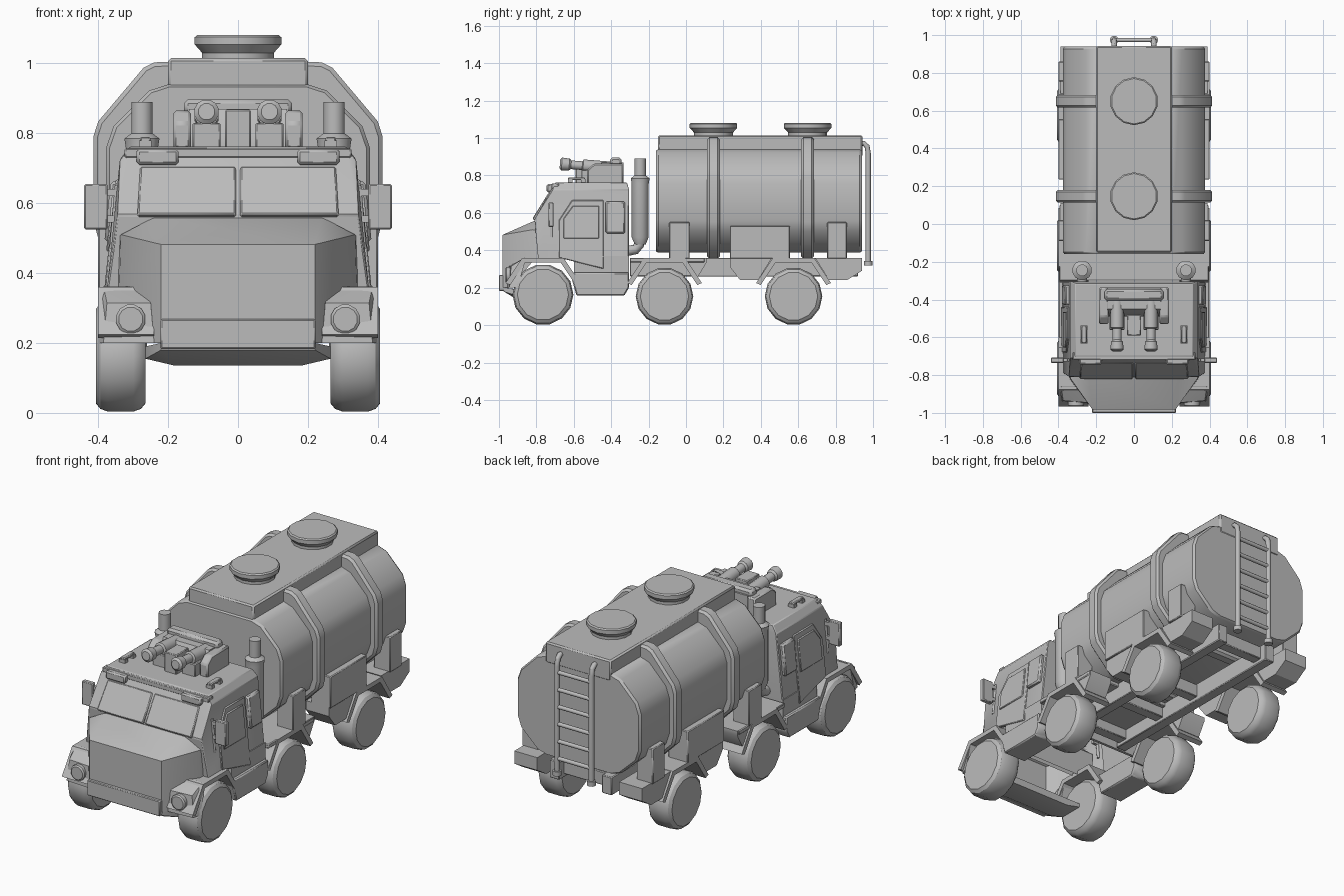
import bpy, bmesh, math
from mathutils import Vector

paint = bpy.data.materials.new("plain_grey")
paint.diffuse_color = (0.5, 0.5, 0.5, 1)


def finish(name, bm, pair=False, bevel=0):
    me = bpy.data.meshes.new(name)
    bm.to_mesh(me)
    bm.free()
    me.materials.append(paint)
    ob = bpy.data.objects.new(name, me)
    bpy.context.collection.objects.link(ob)
    if bevel:
        b = ob.modifiers.new("bevel", 'BEVEL')
        b.width, b.segments, b.limit_method = bevel, 1, 'ANGLE'
    if pair:
        ob.modifiers.new("mirror", 'MIRROR').use_mirror_merge = False
    return ob


def loft(name, rings, pair=False, bevel=0):
    """Skin between rings of 3D points, capped at both ends."""
    bm = bmesh.new()
    vs = [[bm.verts.new(p) for p in r] for r in rings]
    n = len(rings[0])
    for a, b in zip(vs, vs[1:]):
        for i in range(n):
            bm.faces.new((a[i], a[(i + 1) % n], b[(i + 1) % n], b[i]))
    bm.faces.new(vs[0])
    bm.faces.new(vs[-1])
    bmesh.ops.recalc_face_normals(bm, faces=bm.faces)
    return finish(name, bm, pair, bevel)


def side_prism(name, yz, x0, x1, pair=False, bevel=0):
    return loft(name, [[(x, y, z) for y, z in yz] for x in (x0, x1)], pair, bevel)


def box(name, x0, x1, y0, y1, z0, z1, pair=False, bevel=0.004):
    return side_prism(name, [(y0, z0), (y1, z0), (y1, z1), (y0, z1)], x0, x1, pair, bevel)


def hull(name, pts, bevel=0.0, pair=False, both=True, open_base=False):
    """Convex solid; points are given for one half when both is set."""
    bm = bmesh.new()
    for x, y, z in pts:
        for s in ((1, -1) if both else (1,)):
            bm.verts.new((s * x, y, z))
    bmesh.ops.convex_hull(bm, input=bm.verts)
    bmesh.ops.dissolve_limit(bm, angle_limit=0.03, verts=bm.verts, edges=bm.edges)
    bmesh.ops.recalc_face_normals(bm, faces=bm.faces)
    if open_base:
        bm.normal_update()
        bmesh.ops.delete(bm, geom=[f for f in bm.faces if f.normal.z < -0.5], context='FACES_ONLY')
    return finish(name, bm, pair, bevel)


def lathe(name, centre, axis, rows, sides=12, pair=False):
    """Turned part: rows are (distance along axis, radius)."""
    d = Vector(axis).normalized()
    q = Vector((0, 0, 1)).rotation_difference(d)
    c = Vector(centre)
    ang = [2 * math.pi * (i + 0.5) / sides for i in range(sides)]
    return loft(name, [[c + q @ Vector((r * math.cos(a), r * math.sin(a), h)) for a in ang]
                       for h, r in rows], pair)


def tube(name, pts, r, pair=False):
    """Round bar along a path, ring planes follow the path direction."""
    p = [Vector(v) for v in pts]
    rings = []
    for i, c in enumerate(p):
        d = (p[min(i + 1, len(p) - 1)] - p[max(i - 1, 0)]).normalized()
        u = d.cross(Vector((1, 0, 0)) if abs(d.x) < 0.9 else Vector((0, 0, 1))).normalized()
        v = d.cross(u)
        rings.append([c + r * (u * math.cos(k * math.pi / 6) + v * math.sin(k * math.pi / 6)) for k in range(12)])
    return loft(name, rings, pair)


# --- Tank, top walkway, straps and lids ---
half = [(0.2, 0.94), (0.255, 0.922), (0.356, 0.82), (0.377, 0.76),
        (0.377, 0.56), (0.356, 0.5), (0.255, 0.405), (0.2, 0.387)]
outline = half + [(-x, z) for x, z in reversed(half)]


def ring(y, s):
    return [(x * s, y, 0.663 + (z - 0.663) * s) for x, z in outline]


loft("tank", [ring(-0.16, 0.975), ring(-0.147, 1), ring(0.927, 1), ring(0.94, 0.975)])
box("tank_top", -0.2, 0.2, -0.15, 0.943, 0.9, 1.015, bevel=0.008)
sh = [(0.195, 1.005), (0.24, 1.003), (0.27, 0.988), (0.4, 0.834), (0.414, 0.79),
      (0.414, 0.55), (0.4, 0.5), (0.27, 0.37), (0.24, 0.356)]
strap = sh + [(-x, z) for x, z in reversed(sh)]
for y in (0.147, 0.65):
    loft("tank_strap", [[(x, yy, z) for x, z in strap] for yy in (y - 0.034, y + 0.034)], bevel=0.012)
    lathe("tank_lid", (0, y, 1.0), (0, 0, 1),
          [(0, 0.105), (0.03, 0.105), (0.054, 0.127), (0.075, 0.127), (0.081, 0.12)], 14)

# --- Ladder on the tank's rear ---
tube("ladder_rail", [(0.105, 0.92, 0.972), (0.105, 0.95, 0.972), (0.105, 0.968, 0.955),
                     (0.105, 0.974, 0.92), (0.105, 0.974, 0.32)], 0.014, True)
lathe("ladder_foot", (0.105, 0.974, 0.318), (0, 0, 1), [(0, 0.023), (0.025, 0.023)], 12, True)
for k in range(6):
    z = 0.41 + k * 0.095
    tube("ladder_rung", [(-0.105, 0.974, z), (0.105, 0.974, z)], 0.011)

# --- Tank cradles and side lockers ---
for y0, y1 in ((-0.09, 0.02), (0.755, 0.86)):
    box("tank_cradle", 0.3, 0.4, y0, y1, 0.355, 0.55, True)
box("side_locker", 0.28, 0.4, 0.235, 0.555, 0.355, 0.53, True)

# --- Chassis frame ---
box("frame_rail", 0.13, 0.19, -0.3, 0.92, 0.26, 0.36, True)
for y in (-0.25, 0.05, 0.33, 0.85):
    box("cross_member", -0.14, 0.14, y - 0.03, y + 0.03, 0.28, 0.355)
box("deck_front", -0.395, 0.395, -0.3, 0.1, 0.335, 0.36)

# --- Wheels and angular arches ---
for y, r in ((-0.765, 0.163), (-0.115, 0.154), (0.575, 0.154)):
    lathe("wheel", (0.264, y, r), (1, 0, 0),
          [(0, r * 0.84), (0.014, r * 0.95), (0.035, r), (0.108, r), (0.13, r * 0.95), (0.143, r * 0.84)], 14, True)
    arch = [(y - 0.2, 0.225), (y - 0.11, 0.36), (y + 0.11, 0.36), (y + 0.2, 0.225),
            (y + 0.175, 0.215), (y + 0.095, 0.335), (y - 0.095, 0.335), (y - 0.175, 0.215)]
    side_prism("wheel_arch", arch, 0.24, 0.4, True)

# --- Mudguard boxes between and behind the wheels ---
side_prism("mudguard_mid", [(-0.02, 0.36), (0.11, 0.36), (0.11, 0.335), (0.065, 0.26), (0.05, 0.26)], 0.25, 0.39, True)
side_prism("mudguard_fore", [(0.235, 0.36), (0.235, 0.31), (0.29, 0.24), (0.385, 0.24), (0.46, 0.36)], 0.25, 0.39, True)
side_prism("mudguard_rear", [(0.69, 0.36), (0.94, 0.36), (0.94, 0.29), (0.86, 0.24), (0.765, 0.24)], 0.25, 0.39, True)

# --- Cab shell, bonnet and underside, open below ---
hull("cab", [(0.31, -0.7, 0.762), (0.31, -0.315, 0.762), (0.338, -0.71, 0.725), (0.338, -0.305, 0.725),
             (0.345, -0.81, 0.565), (0.375, -0.79, 0.35), (0.378, -0.305, 0.35)], 0.004, open_base=True)
hull("bonnet", [(0.22, -0.982, 0.482), (0.22, -0.982, 0.2), (0.24, -0.805, 0.56), (0.335, -0.82, 0.51),
                (0.34, -0.82, 0.34), (0.345, -0.75, 0.5), (0.345, -0.75, 0.34), (0.25, -0.94, 0.2)], open_base=True)
side_prism("cab_step", [(-0.62, 0.28), (-0.305, 0.28), (-0.305, 0.2), (-0.33, 0.157), (-0.585, 0.157)],
           0.26, 0.4, True, 0.006)
box("lower_cab_side", 0.36, 0.38, -0.6, -0.305, 0.26, 0.37, True, 0)
box("cab_back_wall", -0.37, 0.37, -0.32, -0.305, 0.26, 0.37, bevel=0)
hull("belly_plate", [(0.22, -0.975, 0.2), (0.22, -0.975, 0.18), (0.18, -0.9, 0.135), (0.265, -0.9, 0.155),
                     (0.265, -0.76, 0.155), (0.18, -0.76, 0.135), (0.265, -0.76, 0.175), (0.265, -0.9, 0.19)])
box("bumper", -0.222, 0.222, -1.0, -0.95, 0.183, 0.268)

# --- Headlight pods ---
hull("headlight_pod", [(0.24, -0.955, 0.2), (0.385, -0.945, 0.2), (0.25, -0.945, 0.315), (0.375, -0.935, 0.315),
                       (0.25, -0.86, 0.362), (0.385, -0.86, 0.362), (0.24, -0.9, 0.2), (0.4, -0.9, 0.2),
                       (0.4, -0.86, 0.34)], pair=True, both=False)
lathe("headlight", (0.307, -0.93, 0.268), (0, -1, 0), [(0, 0.043), (0.03, 0.043), (0.036, 0.035)], 12, True)


# --- Windscreen panes, following the slope ---
def slope(x, z, out):
    return (x, -0.81 + (z - 0.565) * 0.625 - out * 0.85, z + out * 0.53)


pane = [(0.006, 0.562), (0.288, 0.562), (0.28, 0.7), (0.006, 0.7)]
loft("windscreen", [[slope(x, z, o) for x, z in pane] for o in (-0.02, 0.012)], True, 0.005)
box("visor_light", 0.17, 0.29, -0.745, -0.69, 0.71, 0.755, True, 0.008)
box("roof_lip", -0.325, 0.325, -0.72, -0.68, 0.73, 0.757)


# --- Doors and side windows, following the leaning cab wall ---
def wall(y, z, out):
    return (0.338 + (0.725 - z) * 0.104 + out, y, z)


def wall_plate(name, yz, out, bevel=0.004):
    loft(name, [[wall(y, z, o) for y, z in yz] for o in (-0.015, out)], True, bevel)


wall_plate("door", [(-0.68, 0.36), (-0.44, 0.3), (-0.44, 0.668), (-0.61, 0.668), (-0.68, 0.56)], 0.006)
wall_plate("door_window", [(-0.655, 0.462), (-0.465, 0.462), (-0.465, 0.638), (-0.605, 0.638), (-0.655, 0.57)], 0.012)
wall_plate("rear_window", [(-0.43, 0.49), (-0.325, 0.49), (-0.325, 0.662), (-0.43, 0.662)], 0.02, 0.008)

# --- Mirrors ---
box("mirror", 0.373, 0.44, -0.735, -0.708, 0.525, 0.655, True)
for z in (0.555, 0.63):
    box("mirror_arm", 0.32, 0.38, -0.728, -0.712, z - 0.01, z + 0.01, True, 0)
tube("mirror_stay", [(0.345, -0.72, 0.65), (0.36, -0.72, 0.47)], 0.008, True)

# --- Exhaust stacks behind the cab ---
lathe("exhaust_stack", (0.275, -0.245, 0), (0, 0, 1),
      [(0.43, 0.03), (0.47, 0.047), (0.755, 0.047), (0.785, 0.052), (0.8, 0.031), (0.89, 0.031)], 12, True)
tube("exhaust_elbow", [(0.275, -0.245, 0.47), (0.275, -0.25, 0.43), (0.275, -0.27, 0.405), (0.275, -0.32, 0.395)], 0.027, True)

# --- Roof turret with twin barrels ---
side_prism("turret_side", [(-0.53, 0.755), (-0.335, 0.755), (-0.335, 0.865), (-0.49, 0.865), (-0.53, 0.83)],
           0.135, 0.185, True, 0.008)
side_prism("turret_body", [(-0.49, 0.755), (-0.335, 0.755), (-0.335, 0.87), (-0.45, 0.87), (-0.49, 0.8)], -0.14, 0.14)
box("turret_bar", -0.155, 0.155, -0.405, -0.345, 0.85, 0.897, bevel=0.012)
box("turret_box", -0.037, 0.037, -0.59, -0.48, 0.757, 0.868)
box("gun_mount", 0.05, 0.13, -0.56, -0.42, 0.757, 0.83, True)
lathe("gun_barrel", (0.09, -0.4, 0.84), (0, -1, 0.08),
      [(0, 0.035), (0.15, 0.035), (0.155, 0.024), (0.215, 0.024), (0.225, 0.033), (0.265, 0.036), (0.275, 0.024)], 12, True)

# --- Roof grab handles ---
box("roof_handle", 0.25, 0.28, -0.63, -0.54, 0.775, 0.79, True, 0.004)
for y in (-0.62, -0.55):
    box("handle_post", 0.247, 0.283, y - 0.012, y + 0.012, 0.755, 0.78, True, 0)

bpy.ops.object.select_all(action='SELECT')
bpy.context.view_layer.objects.active = bpy.context.selected_objects[0]
bpy.ops.object.shade_smooth_by_angle(angle=math.radians(31))
